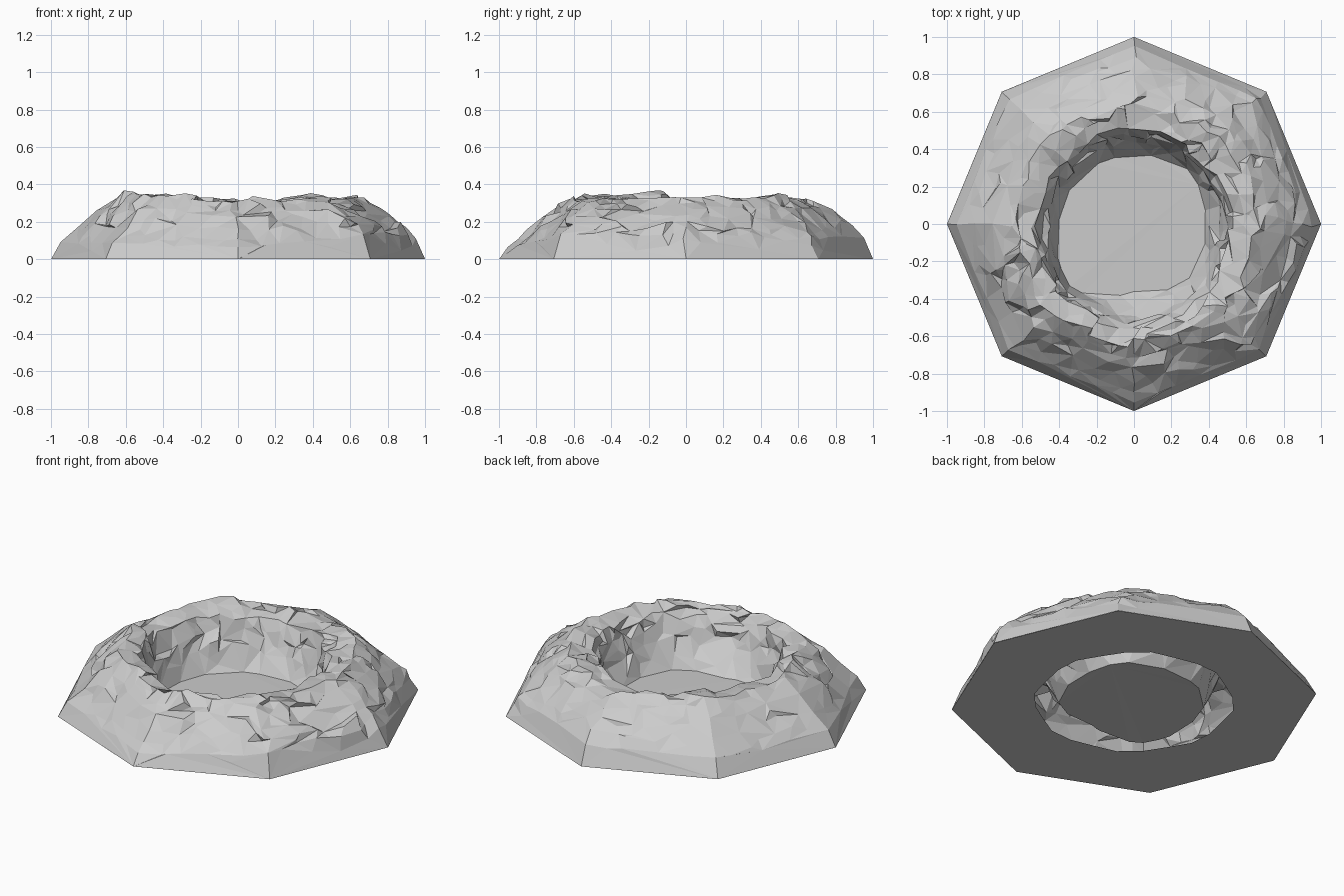
import bpy, bmesh, math
from mathutils import Vector, noise

if "Cube" in bpy.data.objects:
    bpy.data.objects.remove(bpy.data.objects["Cube"])

SEG, SUB = 144, 7

# Shape controls for eight directions: E, NE, N, NW, W, SW, S, SE
CREST = [.32, .34, .305, .33, .325, .355, .305, .325]   # rim height
SHOULDER = [.20, .17, .19, .15, .14, .14, .11, .20]     # height at 90% radius
RIM = [.50, .50, .53, .48, .52, .52, .57, .55]          # inner lip radius
FLOOR = [.38, .41, .36, .38, .40, .48, .36, .41]        # crater floor radius


def around(table, a):
    f = (a / (math.pi / 4)) % 8
    i = int(f)
    k = f - i
    return table[i] * (1 - k) + table[(i + 1) % 8] * k


def octagon(a):
    return math.cos(math.pi / 8) / math.cos(a % (math.pi / 4) - math.pi / 8)


def blocks(p, size, seed):
    # constant value per irregular cell, giving broken stone ledges
    q = Vector(p) / size + Vector((seed, seed * 2.3, 7.1))
    c = noise.voronoi(q)[1][0]
    return noise.noise_vector(c * 3.7 + Vector((.31, .57, .73)))


def profile(a):
    h, m = around(CREST, a), around(SHOULDER, a)
    r, f = around(RIM, a), around(FLOOR, a)
    pts = [(1, 0), (.95, .62 * m), (.89, m), (.77, m + .62 * (h - m)), (.65, h),
           (r, h - .025), (.55 * r + .45 * f, .45 * h), (f, .012)]
    out = []
    for (r0, z0), (r1, z1) in zip(pts, pts[1:]):
        for j in range(SUB):
            k = j / SUB
            out.append((r0 + (r1 - r0) * k, z0 + (z1 - z0) * k))
    return out + [pts[-1]]


def finish(bm, name):
    me = bpy.data.meshes.new(name)
    bm.to_mesh(me)
    bm.free()
    ob = bpy.data.objects.new(name, me)
    bpy.context.collection.objects.link(ob)
    return ob


# Rocky crater wall, broken up by cell offsets
bm = bmesh.new()
cols = []
for s in range(SEG):
    a = 2 * math.pi * s / SEG
    col = []
    prof = profile(a)
    for i, (t, z) in enumerate(prof):
        w = min(1, max(0, (t - .5) / .25))
        r = t * (1 + (octagon(a) - 1) * w)
        p = Vector((r * math.cos(a), r * math.sin(a), z))
        amt = min(1, max(0, (z - .03) / .17))
        if t > .7 and .3 * math.pi < a < 1.05 * math.pi:
            amt *= .5
        d = blocks(p, .17, 1.7) * .045 + blocks(p, .09, 5.2) * .03
        d.z *= .8
        p += d * amt
        p.z = min(p.z, .375)
        col.append(bm.verts.new(p))
    cols.append(col)
for s in range(SEG):
    c0, c1 = cols[s], cols[(s + 1) % SEG]
    for i in range(len(c0) - 1):
        bm.faces.new((c0[i], c1[i], c1[i + 1], c0[i + 1]))

# Flat crater floor
mid = bm.verts.new((0, 0, .015))
for s in range(SEG):
    bm.faces.new((cols[s][-1], cols[(s + 1) % SEG][-1], mid))
bmesh.ops.recalc_face_normals(bm, faces=bm.faces[:])
if sum(f.normal.z for f in bm.faces) < 0:
    bmesh.ops.reverse_faces(bm, faces=bm.faces[:])
rock = finish(bm, "crater_rock")
dec = rock.modifiers.new("facets", 'DECIMATE')
dec.ratio = .085

# Octagonal underside with a round opening
bm = bmesh.new()
n = 24
inner, outer = [], []
for s in range(n):
    a = 2 * math.pi * s / n
    r = .54 + .012 * math.sin(s * 2.1)
    inner.append(bm.verts.new((r * math.cos(a), r * math.sin(a), 0)))
    r = octagon(a)
    outer.append(bm.verts.new((r * math.cos(a), r * math.sin(a), 0)))
for s in range(n):
    e = (s + 1) % n
    bm.faces.new((outer[s], inner[s], inner[e], outer[e]))
finish(bm, "base_ring")
